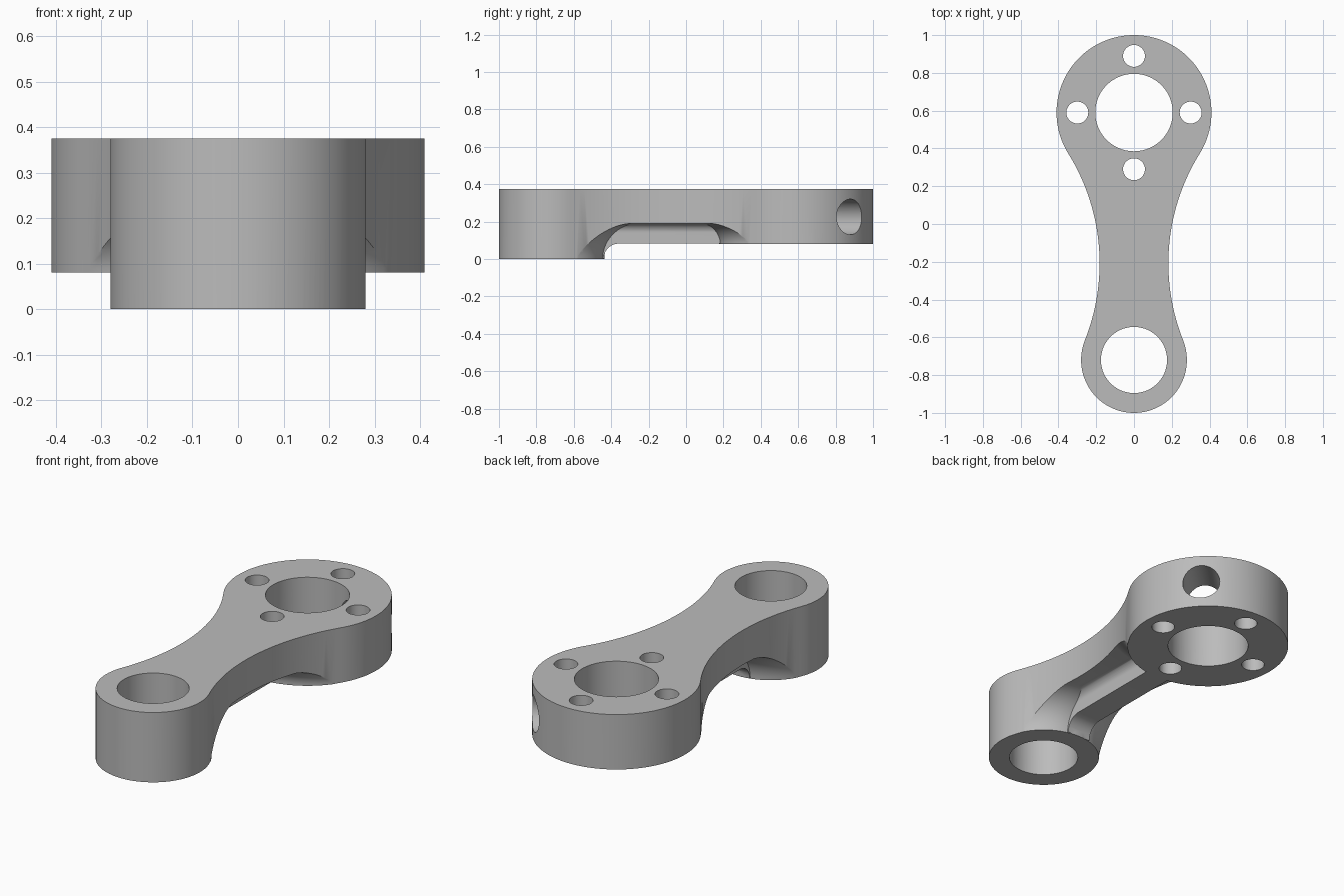
import bpy, bmesh, math
from mathutils import Matrix, Vector

cube = bpy.data.objects.get("Cube")
if cube:
    bpy.data.objects.remove(cube)

# Main dimensions
TOP, WEB, BIG_Z = 0.375, 0.19, 0.08
BIG_Y, BIG_R, BIG_BORE = 0.59, 0.41, 0.205
SMALL_Y, SMALL_R, SMALL_BORE = -0.72, 0.28, 0.175
WAIST_R, WAIST_Y, WAIST = 1.1, -0.208, 0.182
RIB = 0.07

grey = bpy.data.materials.new("plain grey")
grey.use_nodes = True
colour = (0.5, 0.5, 0.5, 1)
grey.diffuse_color = colour
grey.node_tree.nodes["Principled BSDF"].inputs["Base Color"].default_value = colour


def finish(name, bm):
    bmesh.ops.recalc_face_normals(bm, faces=bm.faces)
    mesh = bpy.data.meshes.new(name)
    bm.to_mesh(mesh)
    bm.free()
    mesh.materials.append(grey)
    obj = bpy.data.objects.new(name, mesh)
    bpy.context.collection.objects.link(obj)
    return obj


def arc(cx, cy, r, start, end, steps):
    angles = [start + (end - start) * i / steps for i in range(steps + 1)]
    return [(cx + r * math.cos(a), cy + r * math.sin(a)) for a in angles]


def prism(name, points, place, low, high):
    """Extrude a profile; place maps (u, v, depth) to a position."""
    bm = bmesh.new()
    face = bm.faces.new([bm.verts.new(place(u, v, low)) for u, v in points])
    new = bmesh.ops.extrude_face_region(bm, geom=[face])["geom"]
    shift = Vector(place(0, 0, high)) - Vector(place(0, 0, low))
    bmesh.ops.translate(bm, vec=shift, verts=[g for g in new if isinstance(g, bmesh.types.BMVert)])
    return finish(name, bm)


def flared_boss(name, y, radius, bottom):
    """Round boss whose wall sweeps out into the web with a concave fillet."""
    r = WEB - bottom
    wall = arc(radius + r, bottom, r, math.pi, math.pi / 2, 16)
    profile = [(0, bottom)] + wall + [(radius + r, 0.25), (0, 0.25)]
    bm = bmesh.new()
    verts = [bm.verts.new((px, 0, pz)) for px, pz in profile]
    edges = [bm.edges.new(pair) for pair in zip(verts, verts[1:])]
    bmesh.ops.spin(bm, geom=verts + edges, cent=(0, 0, 0), axis=(0, 0, 1),
                   angle=math.tau, steps=128, use_merge=True)
    bmesh.ops.remove_doubles(bm, verts=bm.verts, dist=0.00001)
    bmesh.ops.translate(bm, vec=(0, y, 0), verts=bm.verts)
    return finish(name, bm)


def hole(x, y, radius, segments=96):
    bm = bmesh.new()
    bmesh.ops.create_cone(bm, cap_ends=True, segments=segments, radius1=radius,
                          radius2=radius, depth=2, matrix=Matrix.Translation((x, y, 0)))
    return finish("hole_cutter", bm)


def combine(target, other, operation):
    mod = target.modifiers.new("combine", 'BOOLEAN')
    mod.operation, mod.solver, mod.object = operation, 'EXACT', other
    bpy.ops.object.select_all(action='DESELECT')
    bpy.context.view_layer.objects.active = target
    target.select_set(True)
    bpy.ops.object.modifier_apply(modifier=mod.name)
    bpy.data.objects.remove(other)


def flat(u, v, d):
    return (u, v, d)


def side(u, v, d):
    return (d, u, v)


def front(u, v, d):
    return (u, d, v)


# Plan outline: two round ends joined by concave tangent arcs
cx = WAIST + WAIST_R
to_big = math.atan2(BIG_Y - WAIST_Y, -cx)
to_small = math.atan2(SMALL_Y - WAIST_Y, -cx) + math.tau
big_end = to_big - math.pi
small_end = to_small - math.pi
waist = arc(cx, WAIST_Y, WAIST_R, to_small, to_big, 40)
outline = arc(0, BIG_Y, BIG_R, big_end, math.pi - big_end, 96)[1:-1]
outline += [(-x, y) for x, y in reversed(waist)]
outline += arc(0, SMALL_Y, SMALL_R, math.pi - small_end, math.tau + small_end, 80)[1:-1]
outline += waist
link = prism("connecting_link", outline, flat, 0, TOP)

# Underside form: thin web, flared bosses and a central rib
form = prism("underside", [(-1, -1.2), (1, -1.2), (1, 1.2), (-1, 1.2)], flat, WEB - 0.001, 0.6)
combine(form, flared_boss("small_boss", SMALL_Y, SMALL_R + 0.003, 0), 'UNION')
combine(form, flared_boss("big_boss", BIG_Y, BIG_R + 0.003, BIG_Z), 'UNION')

start = SMALL_Y + SMALL_R
rib = [(SMALL_Y, 0.002)] + arc(start + BIG_Z, 0.002, BIG_Z, math.pi, math.pi / 2, 12)
rib += [(BIG_Y, BIG_Z + 0.002), (BIG_Y, 0.26), (SMALL_Y, 0.26)]
combine(form, prism("rib", rib, side, -RIB, RIB), 'UNION')

root = arc(RIB + 0.05, WEB - 0.05, 0.05, math.pi, math.pi / 2, 10)
root += [(RIB + 0.05, 0.27)]
root += [(-x, z) for x, z in reversed(root)]
combine(form, prism("rib_root", root, front, SMALL_Y + 0.1, BIG_Y - 0.1), 'UNION')
combine(link, form, 'INTERSECT')

# Bores and the four bolt holes
combine(link, hole(0, BIG_Y, BIG_BORE), 'DIFFERENCE')
combine(link, hole(0, SMALL_Y, SMALL_BORE), 'DIFFERENCE')
for dx, dy in ((0.3, 0), (-0.3, 0), (0, 0.3), (0, -0.3)):
    combine(link, hole(dx, BIG_Y + dy, 0.058, 48), 'DIFFERENCE')

# Diagonal cross hole from the rim into the large bore
bm = bmesh.new()
turn = Matrix.Rotation(math.pi / 4, 4, 'Z') @ Matrix.Rotation(math.pi / 2, 4, 'Y')
bmesh.ops.create_cone(bm, cap_ends=True, segments=64, radius1=0.095, radius2=0.095, depth=0.5,
                      matrix=Matrix.Translation((0, BIG_Y, 0.225)) @ turn @ Matrix.Translation((0, 0, 0.35)))
combine(link, finish("cross_hole_cutter", bm), 'DIFFERENCE')

bpy.ops.object.shade_smooth_by_angle(angle=math.radians(30))
